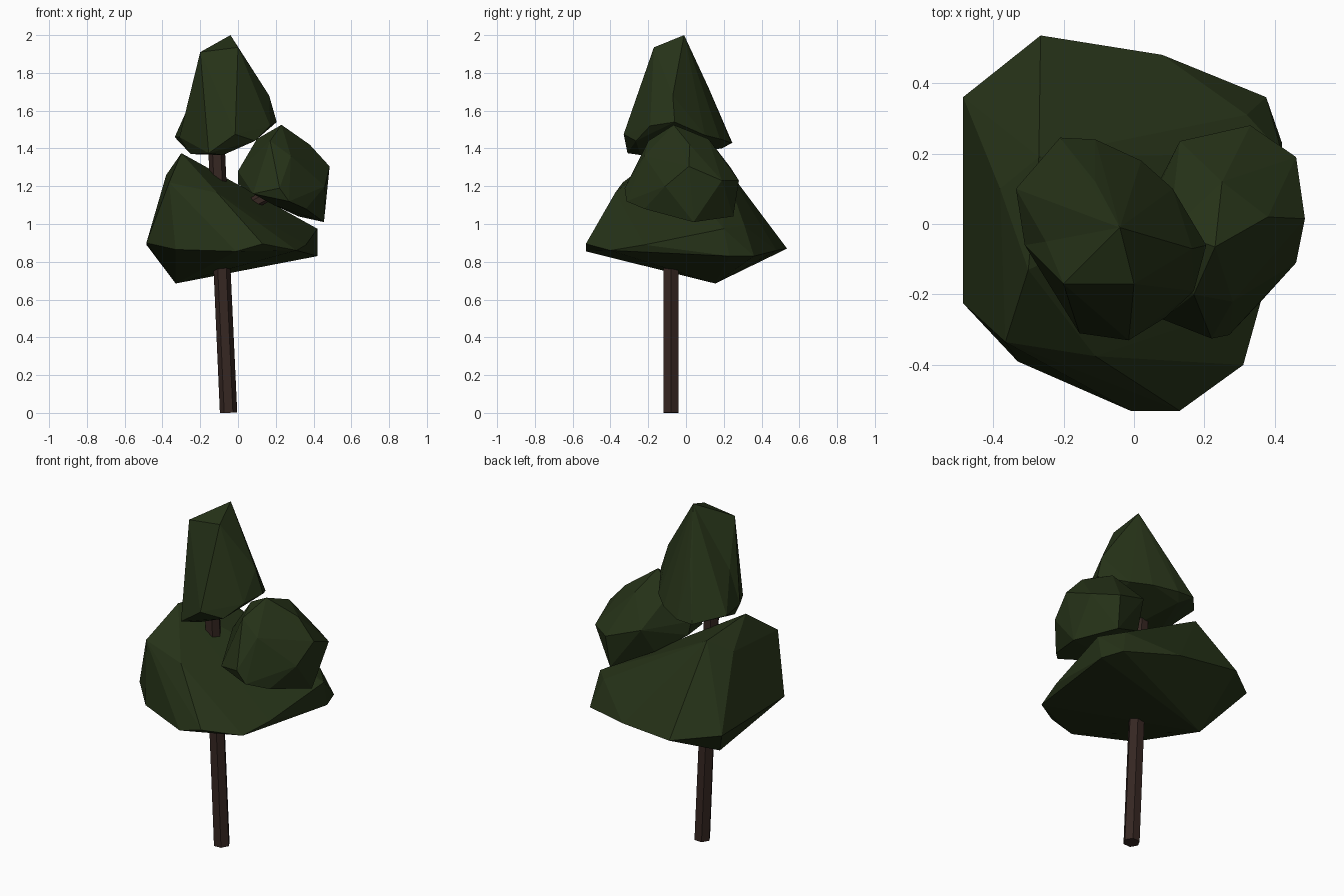
import bpy, bmesh
from mathutils import Vector


def material(name, rgb):
    m = bpy.data.materials.new(name)
    m.diffuse_color = (*rgb, 1)
    return m


LEAF = material("leaf_green", (0.019, 0.032, 0.009))
BARK = material("bark_brown", (0.037, 0.020, 0.016))


def finish(name, bm, mat):
    bmesh.ops.recalc_face_normals(bm, faces=bm.faces)
    mesh = bpy.data.meshes.new(name)
    bm.to_mesh(mesh)
    bm.free()
    mesh.materials.append(mat)
    bpy.context.collection.objects.link(bpy.data.objects.new(name, mesh))


def clump(name, corners, dents=()):
    """Faceted foliage: convex skin over a few corners, edges pushed in at dents."""
    bm = bmesh.new()
    for c in corners:
        bm.verts.new(c)
    bmesh.ops.convex_hull(bm, input=bm.verts)
    inside = [v for v in bm.verts if not v.link_faces]
    bmesh.ops.delete(bm, geom=inside, context='VERTS')
    for d in map(Vector, dents):
        edge = min(bm.edges, key=lambda e: ((e.verts[0].co + e.verts[1].co) / 2 - d).length)
        _, v = bmesh.utils.edge_split(edge, edge.verts[0], 0.5)
        v.co = d
        bmesh.ops.triangulate(bm, faces=bm.faces)
    finish(name, bm, LEAF)


def limb(name, start, end, r1, r2, sides=6):
    """Tapered low-poly wood between two points."""
    a, b = Vector(start), Vector(end)
    bm = bmesh.new()
    bmesh.ops.create_cone(bm, cap_ends=True, segments=sides,
                          radius1=r1, radius2=r2, depth=(b - a).length)
    bm.transform((b - a).to_track_quat('Z', 'Y').to_matrix().to_4x4())
    bmesh.ops.translate(bm, verts=bm.verts, vec=(a + b) / 2)
    for v in bm.verts:
        v.co.z = max(v.co.z, 0)
    finish(name, bm, BARK)


# Wood
limb("trunk", (-0.05, -0.08, 0), (-0.118, -0.08, 1.5), 0.046, 0.044)
limb("side_branch", (-0.09, -0.08, 1.02), (0.25, -0.04, 1.20), 0.035, 0.03)

# Wide lower foliage
clump("lower_foliage", [
    (-0.30, -0.13, 1.375), (-0.27, 0.19, 1.33), (-0.38, 0.10, 1.26),
    (-0.365, -0.335, 1.22), (-0.11, -0.375, 1.165),
    (-0.485, 0.36, 0.89), (-0.265, 0.535, 0.87), (0.08, 0.48, 0.86),
    (0.375, 0.36, 0.83), (0.42, 0.23, 0.83), (0.42, 0.20, 0.975),
    (0.32, 0.31, 0.99), (0.36, -0.22, 0.89), (0.31, -0.40, 0.86),
    (0.13, -0.53, 0.895), (-0.01, -0.53, 0.855), (-0.33, -0.39, 0.865),
    (-0.485, -0.225, 0.90), (-0.33, 0.155, 0.685),
])

# Round foliage on the side branch
clump("side_foliage", [
    (0.23, -0.065, 1.525), (0.25, 0.12, 1.45), (0.10, -0.02, 1.45),
    (0.38, 0.02, 1.42), (0.17, -0.20, 1.44), (0.28, -0.22, 1.36),
    (0.485, 0.015, 1.305), (0.46, 0.19, 1.23), (0.46, -0.11, 1.20),
    (0.33, 0.28, 1.23), (0.13, 0.235, 1.30), (0.27, -0.315, 1.12),
    (0.22, -0.325, 1.19), (0.08, -0.27, 1.16), (0.36, -0.22, 1.08),
    (0.455, 0.04, 1.01), (0.32, 0.25, 1.04), (0.0, -0.05, 1.28),
    (0.0, -0.02, 1.21), (0.19, -0.10, 1.10), (0.10, 0.15, 1.15),
])

# Tall crown
clump("top_foliage", [
    (-0.04, -0.01, 2.0), (-0.20, -0.17, 1.91), (0.0, -0.17, 1.935),
    (-0.155, -0.31, 1.375), (-0.08, -0.24, 1.365), (-0.015, -0.33, 1.475),
    (0.09, -0.265, 1.44), (0.17, -0.19, 1.52), (0.205, -0.06, 1.54),
    (0.165, -0.07, 1.68), (0.11, 0.10, 1.47), (0.02, 0.18, 1.45),
    (-0.11, 0.24, 1.43), (-0.21, 0.245, 1.43), (-0.11, 0.12, 1.72),
    (-0.335, 0.10, 1.46), (-0.31, -0.06, 1.46), (-0.25, -0.10, 1.37),
    (-0.15, 0.19, 1.40),
], dents=[(-0.25, -0.05, 1.65)])
